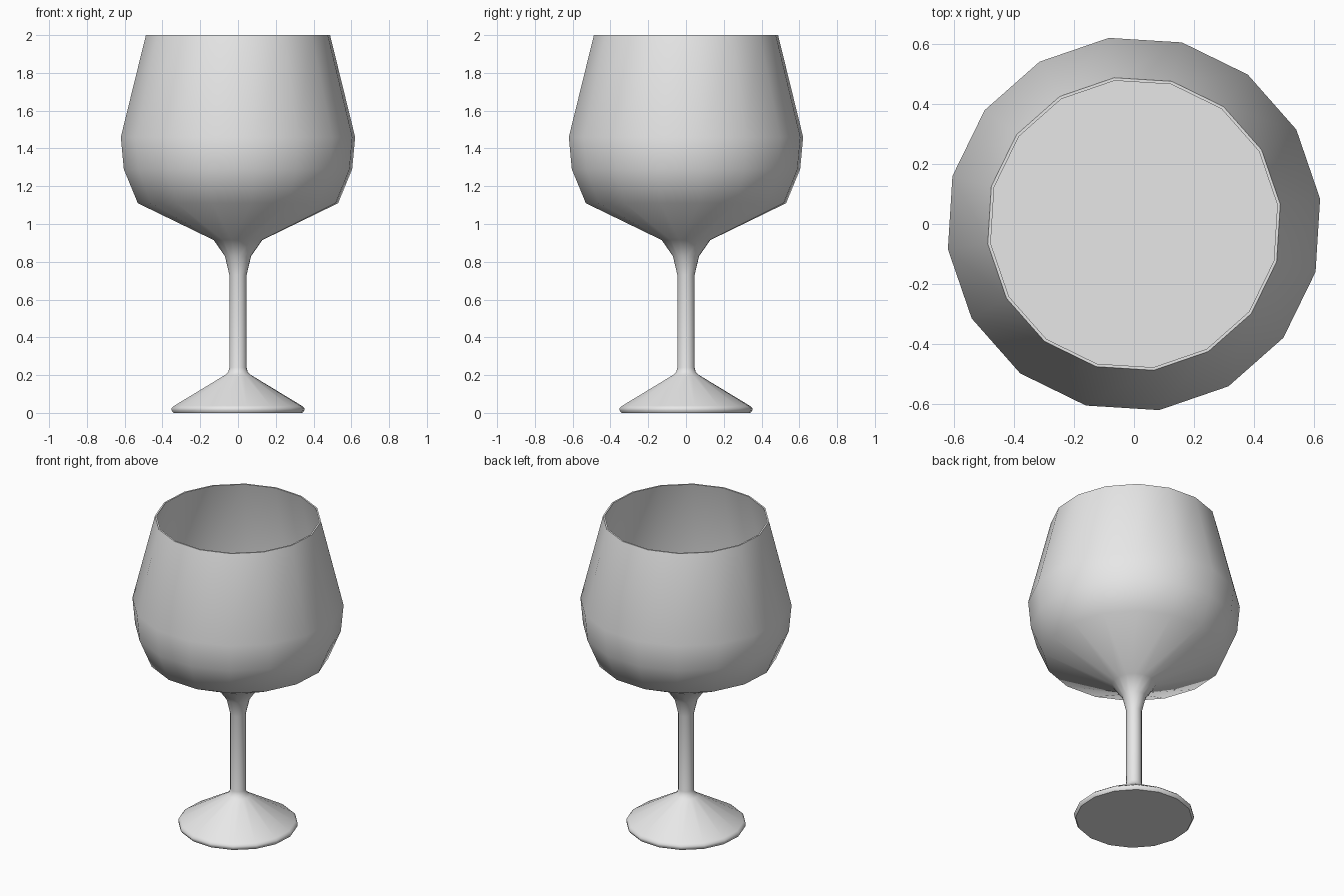
import bpy
import bmesh
import math

SIDES = 16
TURN = math.radians(7.7)

cube = bpy.data.objects.get("Cube")
if cube:
    bpy.data.objects.remove(cube, do_unlink=True)

grey = bpy.data.materials.new("light grey")
grey.use_nodes = True
colour = (0.8, 0.8, 0.8, 1)
grey.diffuse_color = colour
grey.node_tree.nodes["Principled BSDF"].inputs["Base Color"].default_value = colour


def lathe(name, profile):
    """Turn a (radius, height) profile around z and cap both ends."""
    bm = bmesh.new()
    rings = []
    for r, z in profile:
        angles = [TURN + math.tau * i / SIDES for i in range(SIDES)]
        rings.append([bm.verts.new((r * math.cos(a), r * math.sin(a), z)) for a in angles])
    for low, high in zip(rings, rings[1:]):
        for i in range(SIDES):
            j = (i + 1) % SIDES
            bm.faces.new((low[i], low[j], high[j], high[i]))
    bm.faces.new(rings[0][::-1])
    bm.faces.new(rings[-1])
    bmesh.ops.recalc_face_normals(bm, faces=bm.faces)
    mesh = bpy.data.meshes.new(name)
    bm.to_mesh(mesh)
    bm.free()
    mesh.materials.append(grey)
    obj = bpy.data.objects.new(name, mesh)
    bpy.context.collection.objects.link(obj)
    bpy.ops.object.select_all(action="DESELECT")
    obj.select_set(True)
    bpy.context.view_layer.objects.active = obj
    bpy.ops.object.shade_smooth_by_angle(angle=math.radians(52))
    return obj


# Foot and stem, from the ground up
foot = [(0.345, 0), (0.354, 0.012), (0.354, 0.026), (0.34, 0.038)]
stem = [(0.07, 0.2), (0.052, 0.217), (0.046, 0.24), (0.046, 0.73), (0.07, 0.83)]
# Outside of the bowl up to the rim
bowl = [(0.13, 0.915), (0.535, 1.11), (0.61, 1.29), (0.626, 1.46), (0.492, 2)]
# Inside of the bowl, down to the flat floor
inside = [(0.482, 2), (0.614, 1.46), (0.598, 1.29)]

lathe("wine_glass", foot + stem + bowl + inside)
